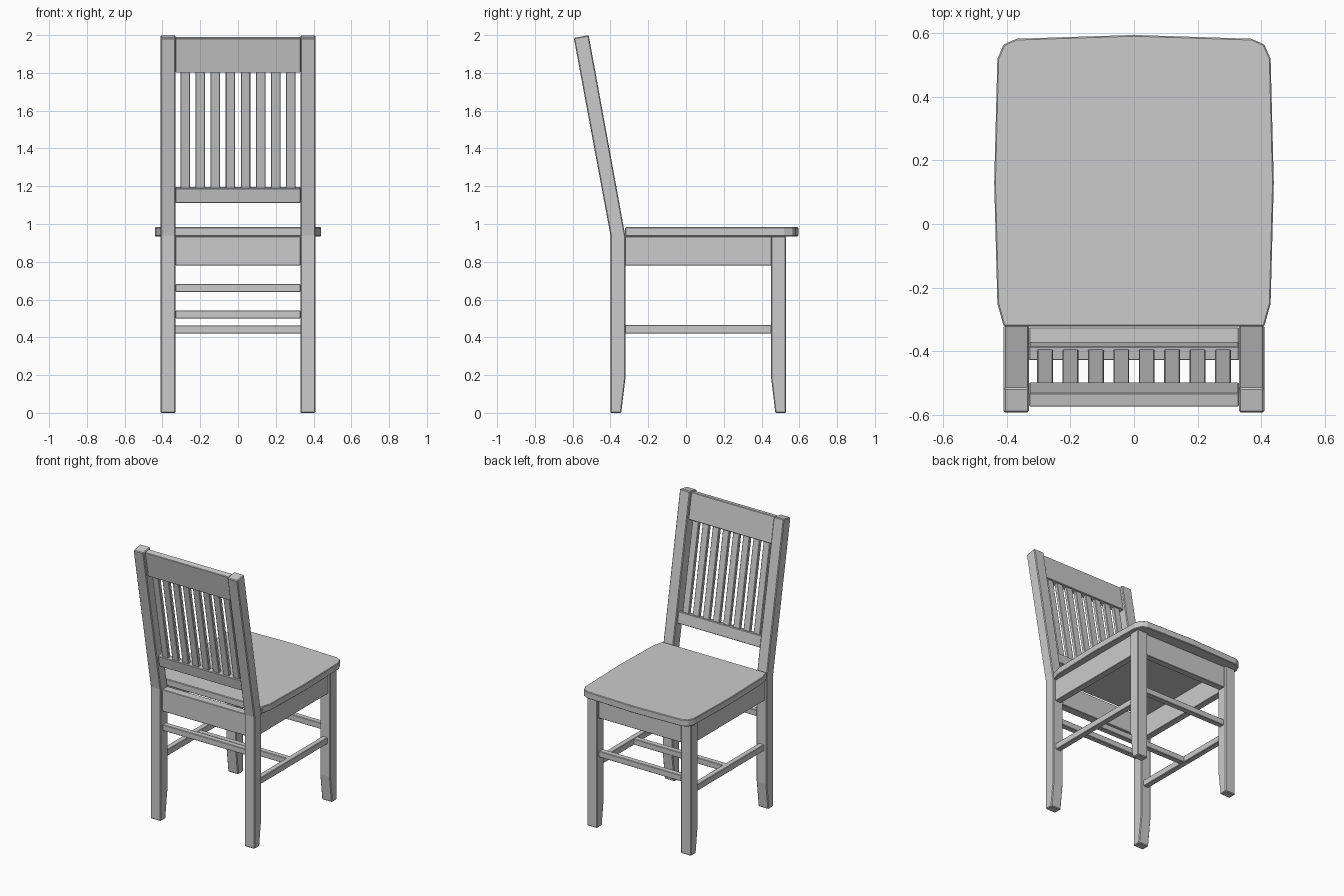
import bpy
import bmesh
import math
from mathutils import Vector

cube = bpy.data.objects.get("Cube")
if cube:
    bpy.data.objects.remove(cube, do_unlink=True)

grey = bpy.data.materials.new("plain grey")
grey.use_nodes = True
COLOUR = (0.6, 0.6, 0.6, 1)
grey.diffuse_color = COLOUR
grey.node_tree.nodes["Principled BSDF"].inputs["Base Color"].default_value = COLOUR


def extrude(name, outline, offset, bevel=0.004):
    """Prism: a flat outline of 3D points pushed along an offset."""
    bm = bmesh.new()
    face = bm.faces.new([bm.verts.new(p) for p in outline])
    new = bmesh.ops.extrude_face_region(bm, geom=[face])["geom"]
    moved = [v for v in new if isinstance(v, bmesh.types.BMVert)]
    bmesh.ops.translate(bm, verts=moved, vec=Vector(offset))
    bmesh.ops.recalc_face_normals(bm, faces=bm.faces)
    mesh = bpy.data.meshes.new(name)
    bm.to_mesh(mesh)
    bm.free()
    mesh.materials.append(grey)
    obj = bpy.data.objects.new(name, mesh)
    bpy.context.collection.objects.link(obj)
    if bevel:
        mod = obj.modifiers.new("soft edges", "BEVEL")
        mod.width = bevel
        mod.segments = 1
        mod.limit_method = "ANGLE"
        mod.angle_limit = math.radians(40)
    return obj


def side_profile(name, points, x0, x1, bevel=0.004):
    """Outline of (y, z) points extruded from x0 to x1."""
    return extrude(name, [(x0, y, z) for y, z in points], (x1 - x0, 0, 0), bevel)


def bar(name, x0, x1, y0, y1, z0, z1):
    return side_profile(name, [(y0, z0), (y1, z0), (y1, z1), (y0, z1)], x0, x1, 0.003)


# Frame of the leaning back: distance along the post, depth towards the seat
LEAN = 0.182


def lean(along, depth):
    return (-0.36 - along * math.sin(LEAN) + depth * math.cos(LEAN),
            0.935 + along * math.cos(LEAN) + depth * math.sin(LEAN))


def back_part(name, x0, x1, low, high, half):
    pts = [lean(low, -half), lean(low, half), lean(high, half), lean(high, -half)]
    return side_profile(name, pts, x0, x1, 0.003)


IN, OUT = 0.33, 0.41

# Legs, with tapered feet, and side members
for side, s in (("left", 1), ("right", -1)):
    back = [(-0.40, 0), (-0.343, 0), (-0.32, 0.19), (-0.32, 0.93),
            lean(1.075, 0.04), lean(1.075, -0.04), (-0.40, 0.94)]
    side_profile("back_post_" + side, back, s * IN, s * OUT, 0.005)
    front = [(0.473, 0), (0.53, 0), (0.53, 0.935), (0.45, 0.935), (0.45, 0.19)]
    side_profile("front_leg_" + side, front, s * IN, s * OUT, 0.005)
    bar("side_apron_" + side, s * 0.347, s * 0.395, -0.322, 0.452, 0.78, 0.935)
    bar("side_stretcher_" + side, s * 0.35, s * 0.39, -0.322, 0.452, 0.42, 0.465)

# Cross members
bar("back_apron", -IN, IN, -0.385, -0.325, 0.78, 0.935)
bar("front_apron", -IN, IN, 0.467, 0.515, 0.78, 0.935)
bar("back_stretcher", -IN, IN, -0.38, -0.34, 0.64, 0.683)
bar("front_stretcher", -IN, IN, 0.47, 0.51, 0.50, 0.543)
bar("middle_stretcher", -0.355, 0.355, 0.045, 0.085, 0.42, 0.462)

# Back rest
back_part("top_rail", -IN, IN, 0.884, 1.069, 0.022)
back_part("lower_rail", -IN, IN, 0.182, 0.262, 0.022)
for i in range(8):
    x = (i - 3.5) * 0.08
    back_part(f"back_slat_{i + 1}", x - 0.025, x + 0.025, 0.26, 0.886, 0.0125)

# Seat with bowed sides and rounded front corners
half = [(0.41, -0.322), (0.43, -0.25), (0.44, 0.13), (0.43, 0.52),
        (0.41, 0.565), (0.37, 0.583)]
outline = half + [(0, 0.595)] + [(-x, y) for x, y in reversed(half)]
extrude("seat", [(x, y, 0.935) for x, y in outline], (0, 0, 0.048), 0.004)
